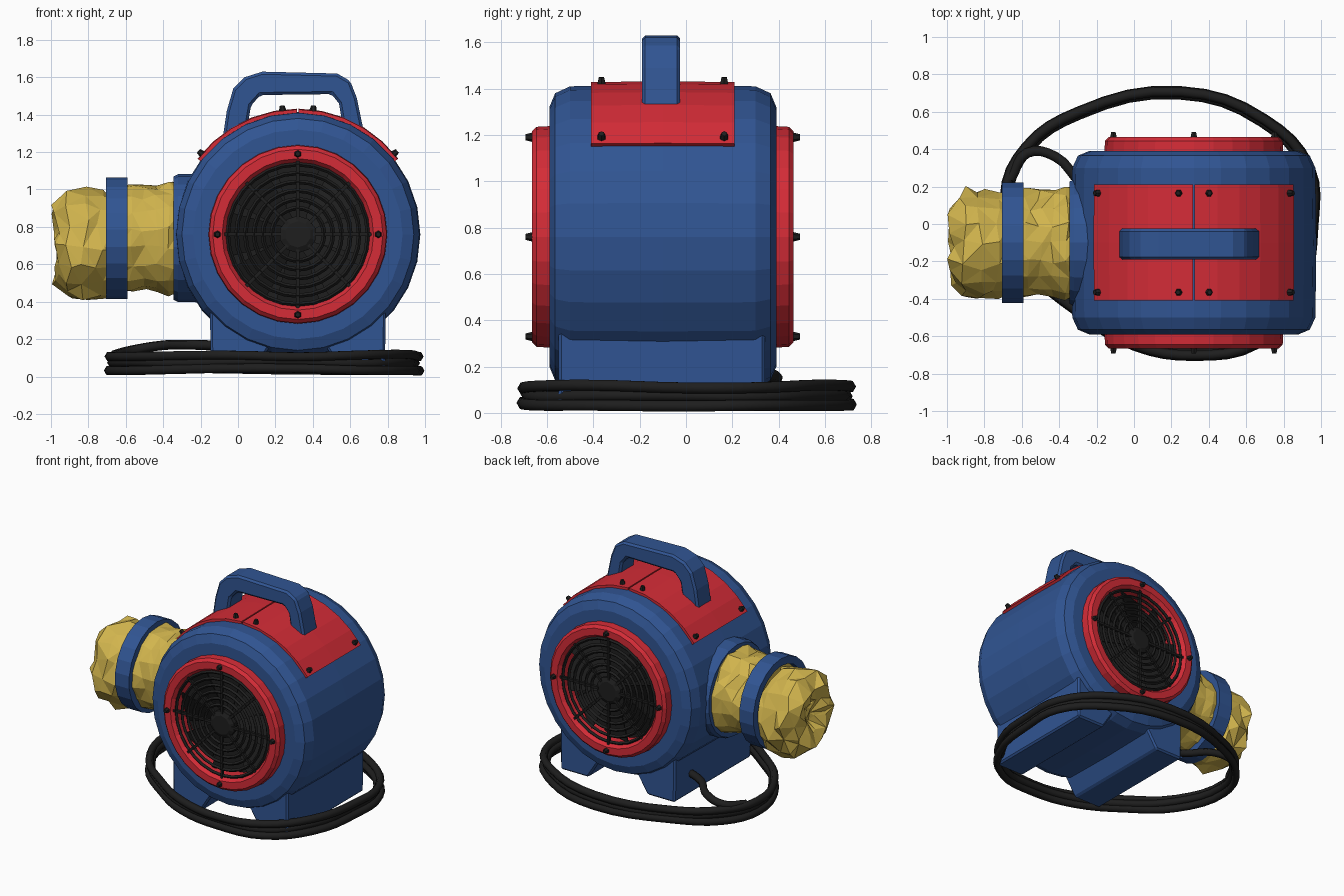
import bpy, bmesh, random
from math import sin, cos, pi, radians
from mathutils import Vector

random.seed(4)
if "Cube" in bpy.data.objects:
    bpy.data.objects.remove(bpy.data.objects["Cube"])


def material(name, rgb):
    m = bpy.data.materials.new(name)
    m.use_nodes = True
    m.diffuse_color = (*rgb, 1)
    m.node_tree.nodes["Principled BSDF"].inputs["Base Color"].default_value = (*rgb, 1)
    return m


BLUE = material("blue", (0.03, 0.09, 0.29))
RED = material("red", (0.66, 0.025, 0.038))
YELLOW = material("yellow", (0.64, 0.46, 0.075))
BLACK = material("black", (0.013, 0.013, 0.013))

MID = Vector((0.32, -0.1, 0.76))    # centre of the drum
DUCT = Vector((0, -0.1, 0.74))      # axis of the side duct


def finish(name, bm, mat, bevel=0):
    bmesh.ops.recalc_face_normals(bm, faces=bm.faces)
    me = bpy.data.meshes.new(name)
    bm.to_mesh(me)
    bm.free()
    me.materials.append(mat)
    ob = bpy.data.objects.new(name, me)
    bpy.context.scene.collection.objects.link(ob)
    if bevel:
        mod = ob.modifiers.new("bevel", 'BEVEL')
        mod.width = bevel
        mod.segments = 1
    return ob


def lathe(name, profile, mat, axis='Y', centre=MID, segs=28, arc=None, closed=False, jitter=0):
    """Turn (radius, along) points about an axis; arc limits it to a sector measured from the top."""
    bm = bmesh.new()
    a0, a1 = arc or (0, 2 * pi)
    count = segs + 1 if arc else segs
    rows = []
    for i in range(count):
        a = a0 + (a1 - a0) * i / segs
        row = []
        for r, t in profile:
            s, c = r * sin(a), r * cos(a)
            p = Vector((s, t, c) if axis == 'Y' else (t, s, c))
            p += Vector([random.uniform(-jitter, jitter) for _ in range(3)])
            row.append(bm.verts.new(centre + p))
        rows.append(row)
    n = len(profile)
    for i in range(segs):
        a, b = rows[i], rows[(i + 1) % count]
        for j in range(n if closed else n - 1):
            k = (j + 1) % n
            bm.faces.new((a[j], a[k], b[k], b[j]))
    if arc:
        bm.faces.new(rows[0])
        bm.faces.new(rows[-1])
    elif not closed:
        for j in (0, -1):
            bm.faces.new([r[j] for r in rows])
    if jitter:
        bmesh.ops.triangulate(bm, faces=bm.faces)
    return finish(name, bm, mat)


def prism(name, outline, y0, y1, mat, bevel=0):
    """Extrude an (x, z) outline along y."""
    bm = bmesh.new()
    f = bm.faces.new([bm.verts.new((x, y0, z)) for x, z in outline])
    ext = bmesh.ops.extrude_face_region(bm, geom=[f])["geom"]
    bmesh.ops.translate(bm, vec=(0, y1 - y0, 0),
                        verts=[v for v in ext if isinstance(v, bmesh.types.BMVert)])
    return finish(name, bm, mat, bevel)


def bolt(name, pos, direction):
    bm = bmesh.new()
    bmesh.ops.create_cone(bm, cap_ends=True, segments=6, radius1=0.023, radius2=0.013, depth=0.04)
    rot = Vector(direction).to_track_quat('Z', 'Y').to_matrix()
    bmesh.ops.rotate(bm, matrix=rot, verts=bm.verts)
    bmesh.ops.translate(bm, vec=pos, verts=bm.verts)
    finish(name, bm, BLACK)


def cable(name, points, cyclic):
    cu = bpy.data.curves.new(name, 'CURVE')
    cu.dimensions = '3D'
    cu.bevel_depth, cu.bevel_resolution, cu.resolution_u = 0.027, 1, 4
    cu.use_fill_caps = True
    sp = cu.splines.new('BEZIER')
    sp.bezier_points.add(len(points) - 1)
    for bp, p in zip(sp.bezier_points, points):
        bp.co = p
        bp.handle_left_type = bp.handle_right_type = 'AUTO'
    sp.use_cyclic_u = cyclic
    cu.materials.append(BLACK)
    ob = bpy.data.objects.new(name, cu)
    bpy.context.scene.collection.objects.link(ob)


# Hollow drum with softened rims
lathe("drum", [(0.41, -0.49), (0.56, -0.49), (0.62, -0.465), (0.65, -0.4), (0.655, 0),
               (0.65, 0.4), (0.62, 0.465), (0.56, 0.49), (0.41, 0.49)], BLUE, closed=True)

# Intake on the front and the back: rim, fan, guard and bolts
for side, s in (("front", -1), ("back", 1)):
    lathe(side + "_intake_rim", [(0.48, s * 0.45), (0.475, s * 0.545), (0.455, s * 0.565),
                                 (0.405, s * 0.565), (0.385, s * 0.54), (0.385, s * 0.36),
                                 (0.42, s * 0.36)], RED, closed=True)
    lathe(side + "_fan_backing", [(0.4, s * 0.37), (0.4, s * 0.4)], BLACK)
    lathe(side + "_guard_hub", [(0.1, s * 0.51), (0.1, s * 0.54), (0.07, s * 0.555)], BLACK, segs=10)
    for k in range(6):
        r = 0.14 + 0.047 * k
        lathe(f"{side}_guard_ring_{k}", [(r - 0.012, s * 0.54), (r, s * 0.552), (r + 0.012, s * 0.54),
                                         (r, s * 0.525)], BLACK, closed=True)
    for k in range(8):
        # Guard spoke and the slanted fan blade behind it
        a = k * pi / 4
        out, across = Vector((sin(a), 0, cos(a))), Vector((cos(a), 0, -sin(a)))
        bm = bmesh.new()
        bmesh.ops.create_cube(bm, size=1)
        for v in bm.verts:
            v.co = (MID + out * (0.24 + 0.32 * v.co.x) + across * 0.018 * v.co.y
                    + Vector((0, s * (0.54 + 0.02 * v.co.z), 0)))
        finish(f"{side}_guard_spoke_{k}", bm, BLACK)
        bm = bmesh.new()
        bmesh.ops.create_cube(bm, size=1)
        for v in bm.verts:
            w = 0.1 + 0.1 * v.co.x
            v.co = (MID + out * (0.22 + 0.3 * v.co.x) + across * w * v.co.y * 1.6
                    + Vector((0, s * (0.45 + 0.07 * v.co.y + 0.01 * v.co.z), 0)))
        finish(f"{side}_fan_blade_{k}", bm, BLACK)
        if k % 2 == 0:
            bolt(f"{side}_rim_bolt_{k}", MID + out * 0.43 + Vector((0, s * 0.573, 0)), (0, s, 0))

# Two-piece cover plate curved over the top
for name, a0, a1 in (("left_cover", 0.4, 53), ("right_cover", -53, -0.4)):
    lathe(name, [(0.6, -0.31), (0.668, -0.31), (0.672, 0), (0.668, 0.31), (0.6, 0.31)],
          RED, segs=5, arc=(radians(a0), radians(a1)), closed=True)
for deg in (-50, -7, 7, 50):
    for y in (-0.265, 0.265):
        n = Vector((sin(radians(deg)), 0, cos(radians(deg))))
        bolt(f"cover_bolt_{deg}_{y > 0}", MID + n * 0.674 + Vector((0, y, 0)), n)

# Carrying handle
prism("handle", [(-0.09, 1.22), (-0.06, 1.42), (-0.025, 1.54), (0.035, 1.6), (0.13, 1.63),
                 (0.53, 1.62), (0.6, 1.58), (0.635, 1.49), (0.685, 1.25), (0.575, 1.25),
                 (0.54, 1.46), (0.5, 1.51), (0.12, 1.505), (0.07, 1.45), (0.03, 1.22)],
      -0.19, -0.025, BLUE, 0.014)

# Pair of feet under the drum
for name, s in (("left_foot", 1), ("right_foot", -1)):
    prism(name, [(0.32 + s * x, z) for x, z in
                 ((0.47, 0.36), (0.465, 0.02), (0.24, 0.02), (0.15, 0.16), (0.2, 0.36))],
          -0.55, 0.34, BLUE, 0.012)

# Outlet collar and the crumpled flexible duct
lathe("outlet_collar", [(0.29, -0.345), (0.33, -0.345), (0.342, -0.32), (0.345, 0.0), (0.29, 0.0)],
      BLUE, 'X', DUCT, 22, closed=True)
lathe("duct_sleeve", [(0.29, -0.3), (0.31, -0.36), (0.285, -0.43), (0.275, -0.5), (0.285, -0.57),
                      (0.29, -0.66)], YELLOW, 'X', DUCT, 18, jitter=0.016)
lathe("duct_strap", [(0.27, -0.59), (0.325, -0.59), (0.325, -0.705), (0.27, -0.705)],
      BLUE, 'X', DUCT, 22, closed=True)
lathe("duct_end", [(0.26, -0.66), (0.285, -0.74), (0.3, -0.82), (0.29, -0.91), (0.22, -0.975),
                   (0.13, -0.96), (0.05, -0.9)],
      YELLOW, 'X', DUCT + Vector((0, -0.01, -0.04)), 16, jitter=0.025)

# Power cable coiled on the ground, with a tail into the base
loop = [(-0.69, 0.15), (-0.57, -0.22), (-0.3, -0.47), (0, -0.65), (0.33, -0.705), (0.66, -0.64),
        (0.88, -0.4), (0.96, 0), (0.94, 0.3), (0.7, 0.56), (0.25, 0.71), (-0.3, 0.6), (-0.58, 0.41)]
for k, (z, f) in enumerate(((0.037, 1), (0.075, 0.975), (0.113, 0.995))):
    cable(f"cable_coil_{k}", [(x * f, y * f, z + random.uniform(-0.008, 0.008)) for x, y in loop], True)
cable("cable_tail", [(-0.66, 0.24, 0.115), (-0.57, 0.38, 0.14), (-0.42, 0.36, 0.165),
                     (-0.28, 0.22, 0.17), (-0.08, 0.12, 0.165)], False)
